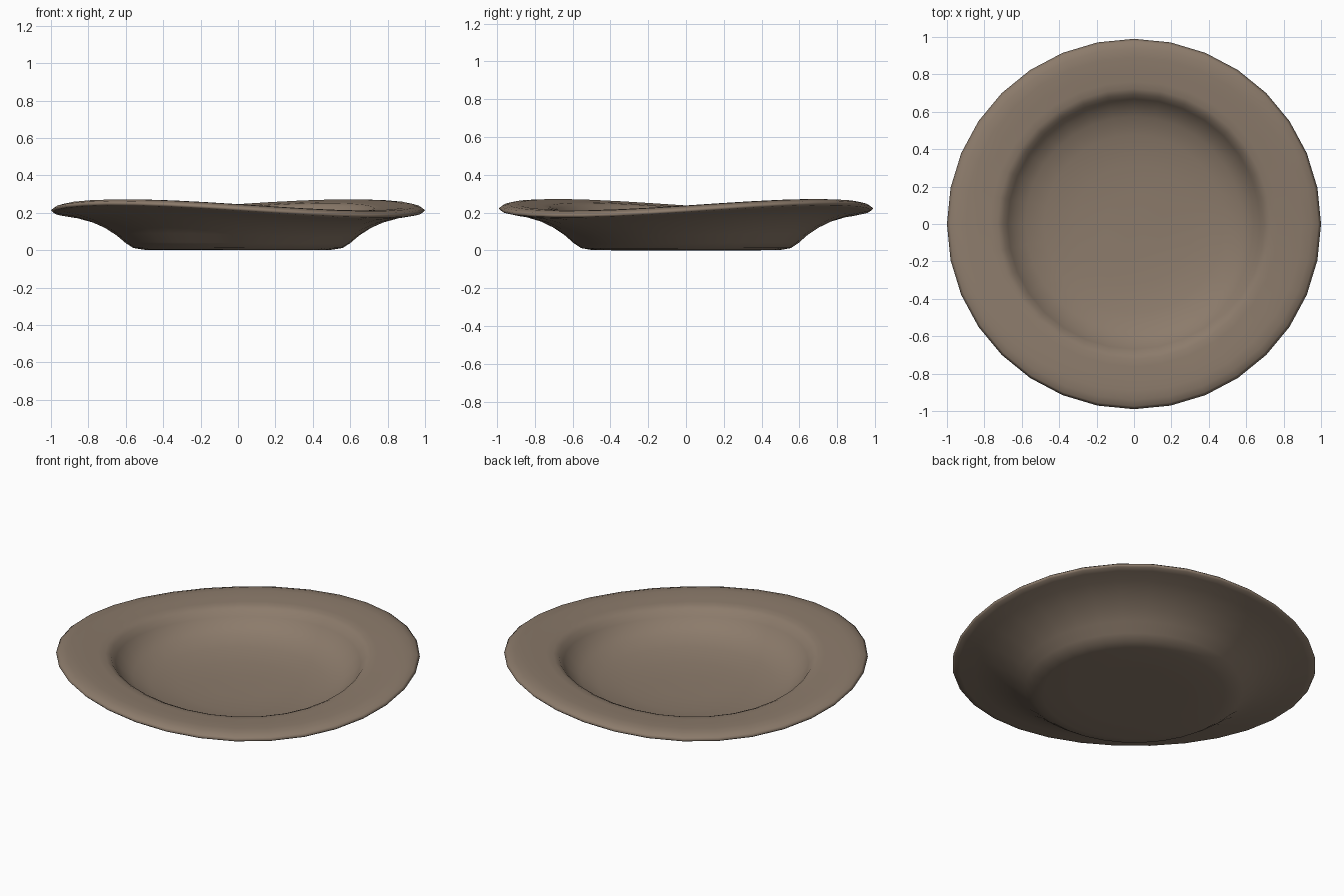
import bpy, bmesh, math

if "Cube" in bpy.data.objects:
    bpy.data.objects.remove(bpy.data.objects["Cube"])

SEGMENTS = 32
# Lathe profile (radius, height): underside centre, rim, then the well
PROFILE = [
    (0.00, 0.004), (0.30, 0.004), (0.50, 0.006), (0.56, 0.016), (0.60, 0.042),
    (0.65, 0.085), (0.71, 0.124), (0.79, 0.162), (0.88, 0.190), (0.96, 0.204),
    (0.99, 0.211), (1.00, 0.222), (0.985, 0.234), (0.95, 0.244), (0.90, 0.246),
    (0.83, 0.240), (0.77, 0.236), (0.73, 0.232), (0.70, 0.218), (0.675, 0.185),
    (0.64, 0.145), (0.58, 0.108), (0.48, 0.078), (0.32, 0.058), (0.16, 0.051),
    (0.00, 0.049),
]


def warp(r, z, a):
    """Hand-made saddle warp, growing towards the rim."""
    return z + 0.033 * r * min(1, z / 0.2) * math.sin(2 * (a - math.radians(4)))


# Plate body
bm = bmesh.new()
rings = []
for r, z in PROFILE:
    if r == 0:
        rings.append([bm.verts.new((0, 0, z))] * SEGMENTS)
        continue
    ring = []
    for i in range(SEGMENTS):
        a = 2 * math.pi * i / SEGMENTS
        ring.append(bm.verts.new((r * math.cos(a), 0.99 * r * math.sin(a), warp(r, z, a))))
    rings.append(ring)
for lo, hi in zip(rings, rings[1:]):
    for i in range(SEGMENTS):
        j = (i + 1) % SEGMENTS
        bm.faces.new(dict.fromkeys((lo[i], lo[j], hi[j], hi[i])))
bmesh.ops.recalc_face_normals(bm, faces=bm.faces)
low = min(v.co.z for v in bm.verts)
for v in bm.verts:
    v.co.z -= low
mesh = bpy.data.meshes.new("plate")
bm.to_mesh(mesh)
bm.free()
mesh.shade_smooth()

# Single brown clay colour
clay = bpy.data.materials.new("brown_clay")
clay.diffuse_color = (0.262, 0.198, 0.147, 1)
clay.use_nodes = True
clay.node_tree.nodes["Principled BSDF"].inputs["Base Color"].default_value = clay.diffuse_color
mesh.materials.append(clay)
plate = bpy.data.objects.new("plate", mesh)
bpy.context.collection.objects.link(plate)
